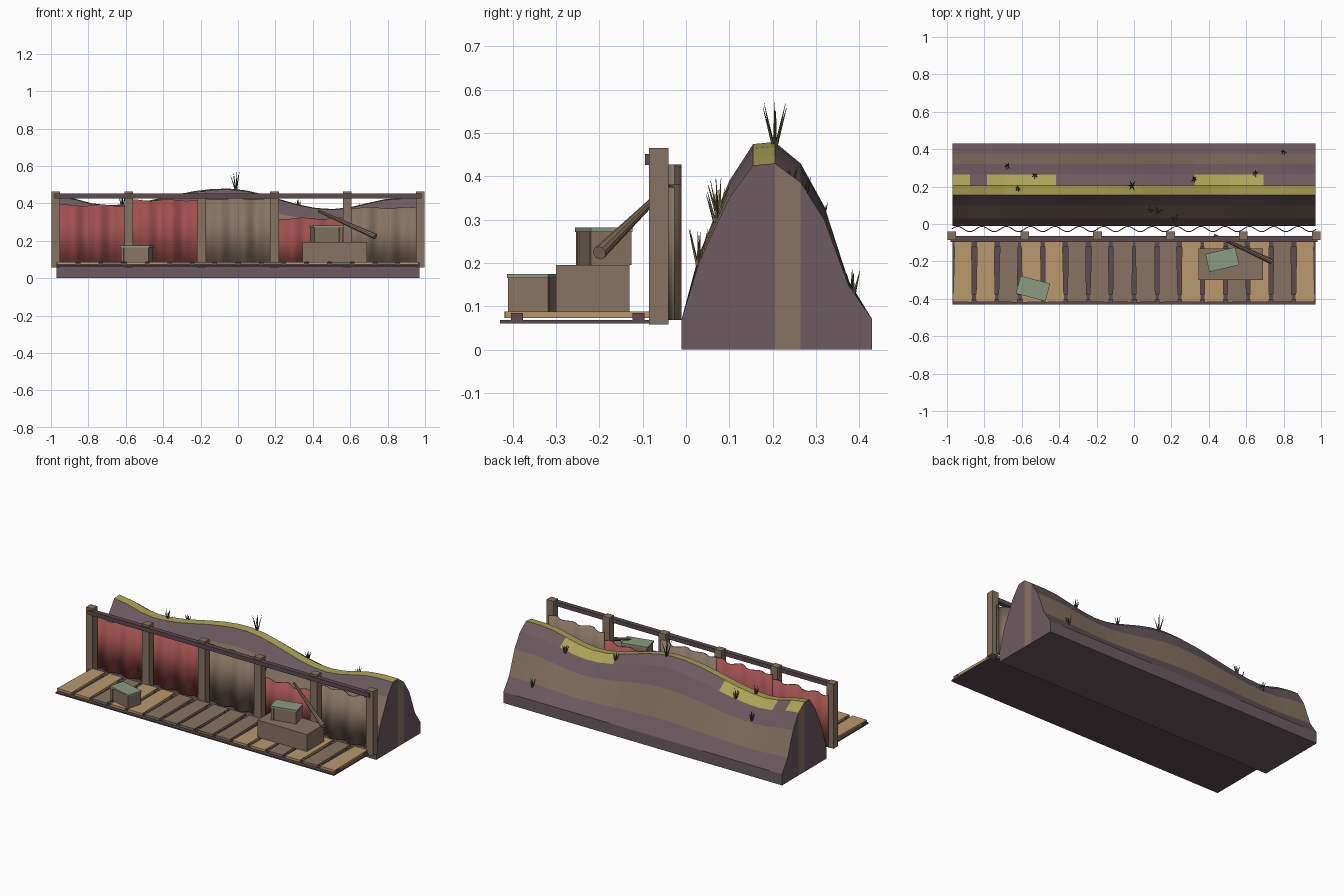
import bpy, bmesh, math, random
from mathutils import Vector, Matrix

random.seed(4)
if "Cube" in bpy.data.objects:
    bpy.data.objects.remove(bpy.data.objects["Cube"])


def material(name, r, g, b):
    lin = [(c / 255 / 12.92 if c < 11 else ((c / 255 + 0.055) / 1.055) ** 2.4) for c in (r, g, b)]
    m = bpy.data.materials.new(name)
    m.use_nodes = True
    m.diffuse_color = (*lin, 1)
    m.node_tree.nodes["Principled BSDF"].inputs["Base Color"].default_value = (*lin, 1)
    return m


EARTH = material("purple earth", 108, 91, 97)
BROWN = material("weathered brown", 135, 116, 100)
DARK = material("dark timber", 92, 76, 80)
LIGHT = material("light plank", 184, 152, 108)
MOSS = material("yellow grass", 170, 162, 86)
RED = material("rusty red", 160, 80, 80)
GREEN = material("faded green", 138, 156, 130)
STRAW = material("straw", 128, 112, 74)
BLADE = material("dark grass", 76, 84, 56)


def finish(name, bm, *mats):
    bmesh.ops.recalc_face_normals(bm, faces=bm.faces)
    me = bpy.data.meshes.new(name)
    bm.to_mesh(me)
    bm.free()
    ob = bpy.data.objects.new(name, me)
    for m in mats:
        me.materials.append(m)
    bpy.context.collection.objects.link(ob)
    return ob


def box(name, x, y, z, mat, yaw=0, taper=1):
    """Box from (low, high) ranges, turned about its own centre."""
    bm = bmesh.new()
    bmesh.ops.create_cube(bm, size=1)
    for v in bm.verts:
        v.co.x *= (x[1] - x[0]) * (taper if v.co.y > 0 else 1)
        v.co.y *= y[1] - y[0]
        v.co.z *= z[1] - z[0]
    centre = Vector((sum(x), sum(y), sum(z))) / 2
    bm.transform(Matrix.Translation(centre) @ Matrix.Rotation(math.radians(yaw), 4, "Z"))
    return finish(name, bm, mat)


# Earth bank: a banded profile swept along x with a rolling crest
FOOT, PEAK, END, STEPS = 0.07, 0.48, 0.97, 21
profile = [(-0.01, FOOT), (0.03, 0.22), (0.1, 0.39), (0.155, 0.475), (0.205, PEAK),
           (0.265, 0.43), (0.32, 0.33), (0.375, 0.16), (0.43, FOOT)]
bands = [0, 1, 0, 2, 0, 0, 1, 0]
patches = [0, 2, 3, 4, 5, 14, 15, 16, 17]
knots = [(-0.97, 0.44), (-0.7, 0.39), (-0.07, PEAK), (0.5, 0.37), (0.87, 0.43), (0.971, 0.43)]


def crest(x):
    for (x0, z0), (x1, z1) in zip(knots, knots[1:]):
        if x <= x1:
            t = (x - x0) / (x1 - x0)
            return z0 + (z1 - z0) * (1 - math.cos(math.pi * t)) / 2


def bank_height(x, z):
    return FOOT + (z - FOOT) * (crest(x) - FOOT) / (PEAK - FOOT)


bm = bmesh.new()
rows, bases = [], []
for i in range(STEPS + 1):
    x = -END + 2 * END * i / STEPS
    rows.append([bm.verts.new((x, y, bank_height(x, z))) for y, z in profile])
    bases.append([bm.verts.new((x, y, 0)) for y, z in profile])
for i in range(STEPS):
    for j, band in enumerate(bands):
        f = bm.faces.new((rows[i][j], rows[i + 1][j], rows[i + 1][j + 1], rows[i][j + 1]))
        f.material_index = 2 if j == 4 and i in patches else band
        bm.faces.new((bases[i][j], bases[i + 1][j], bases[i + 1][j + 1], bases[i][j + 1]))
    for j in (0, -1):
        bm.faces.new((rows[i][j], rows[i + 1][j], bases[i + 1][j], bases[i][j]))
for i in (0, STEPS):
    for j in range(len(bands)):
        f = bm.faces.new((rows[i][j], rows[i][j + 1], bases[i][j + 1], bases[i][j]))
        f.material_index = 1 if j == 4 else 0
finish("earth_bank", bm, EARTH, BROWN, MOSS)

# Walkway: base slab, two runners and sixteen loose planks
box("walkway_base", (-0.97, 0.97), (-0.43, -0.07), (0.06, 0.068), DARK)
for y in (-0.39, -0.11):
    box("walkway_runner", (-0.97, 0.97), (y - 0.014, y + 0.014), (0.068, 0.084), DARK)
light_planks = (0, 1, 3, 4, 10, 11, 13, 15)
for i in range(16):
    x = -0.915 + 0.122 * i
    box("plank", (x - 0.051, x + 0.051), (-0.418, -0.08), (0.073, 0.088),
        LIGHT if i in light_planks else BROWN, random.uniform(-1.2, 1.2), random.uniform(0.86, 1.05))

# Fence: posts and top rail
BAY = 0.39
for i in range(6):
    x = BAY * (i - 2.5)
    box("post", (x - 0.023, x + 0.023), (-0.085, -0.04), (0.058, 0.465), BROWN)
box("top_rail", (-0.98, 0.98), (-0.095, -0.065), (0.426, 0.452), DARK)

# Corrugated sheets between the posts
for i, (top, mat) in enumerate([(0.39, RED), (0.418, RED), (0.424, BROWN), (0.32, RED), (0.377, BROWN)]):
    bm = bmesh.new()
    pairs = []
    for k in range(37):
        x = BAY * (i - 2.5 + k / 36)
        y = -0.027 + 0.014 * math.sin(k / 36 * math.tau * 3)
        sag = 0.004 * math.sin(k / 36 * math.tau * 2 + i)
        pairs.append([bm.verts.new((x, y, z)) for z in (0.068, top + sag)])
    for a, b in zip(pairs, pairs[1:]):
        bm.faces.new((a[0], b[0], b[1], a[1]))
    sheet = finish("corrugated_sheet", bm, mat)
    solid = sheet.modifiers.new("thickness", "SOLIDIFY")
    solid.thickness, solid.offset = 0.005, 0
    for p in sheet.data.polygons:
        p.use_smooth = True


# Crates: one large plain crate and two small lidded ones with battens
def lidded_crate(x, y, z, yaw):
    w, d, h = 0.077, 0.044, 0.077
    box("crate_body", (x - w, x + w), (y - d, y + d), (z, z + h), BROWN, yaw)
    box("crate_lid", (x - w - 0.005, x + w + 0.005), (y - d - 0.005, y + d + 0.005),
        (z + h, z + h + 0.01), GREEN, yaw)
    turn = Matrix.Rotation(math.radians(yaw), 3, "Z")
    for sx in (-1, 1):
        for sy in (-1, 1):
            p = turn @ Vector((sx * (w - 0.008), sy * d, 0)) + Vector((x, y, 0))
            box("crate_batten", (p.x - 0.008, p.x + 0.008), (p.y - 0.004, p.y + 0.004),
                (z, z + h), BROWN, yaw)


box("large_crate", (0.345, 0.69), (-0.3, -0.13), (0.086, 0.195), BROWN)
lidded_crate(-0.54, -0.345, 0.088, -15)
lidded_crate(0.472, -0.19, 0.195, 13)


def spike(bm, start, end, r0, r1, sides):
    d = end - start
    place = Matrix.Translation((start + end) / 2) @ d.to_track_quat("Z", "Y").to_matrix().to_4x4()
    bmesh.ops.create_cone(bm, cap_ends=True, segments=sides, radius1=r0, radius2=r1,
                          depth=d.length, matrix=place)


# Leaning pole with a thick lower end
bm = bmesh.new()
spike(bm, Vector((0.735, -0.2, 0.223)), Vector((0.43, -0.06, 0.36)), 0.016, 0.007, 10)
finish("leaning_pole", bm, BROWN)


# Grass tufts rooted on the bank
def tuft(x, y, height, mat):
    for (y0, z0), (y1, z1) in zip(profile, profile[1:]):
        if y0 <= y <= y1:
            z = bank_height(x, z0 + (z1 - z0) * (y - y0) / (y1 - y0))
    root = Vector((x, y, z - 0.005))
    bm = bmesh.new()
    for k in range(6):
        a = math.tau * k / 6 + x * 9
        lean = 0.03 * height / 0.1 * (k > 0)
        tip = root + Vector((lean * math.cos(a), lean * math.sin(a), height * random.uniform(0.7, 1)))
        spike(bm, root + Vector((math.cos(a), math.sin(a), 0)) * 0.004, tip, 0.004, 0.0005, 4)
    finish("grass_tuft", bm, mat)


tuft(-0.01, 0.205, 0.1, BLADE)
for x, y in [(-0.675, 0.31), (-0.62, 0.19), (-0.53, 0.26), (0.32, 0.24), (0.65, 0.27), (0.8, 0.385)]:
    tuft(x, y, 0.06, BLADE)
for x, y in [(0.22, 0.03), (0.09, 0.075), (0.13, 0.07)]:
    tuft(x, y, 0.085, STRAW)
